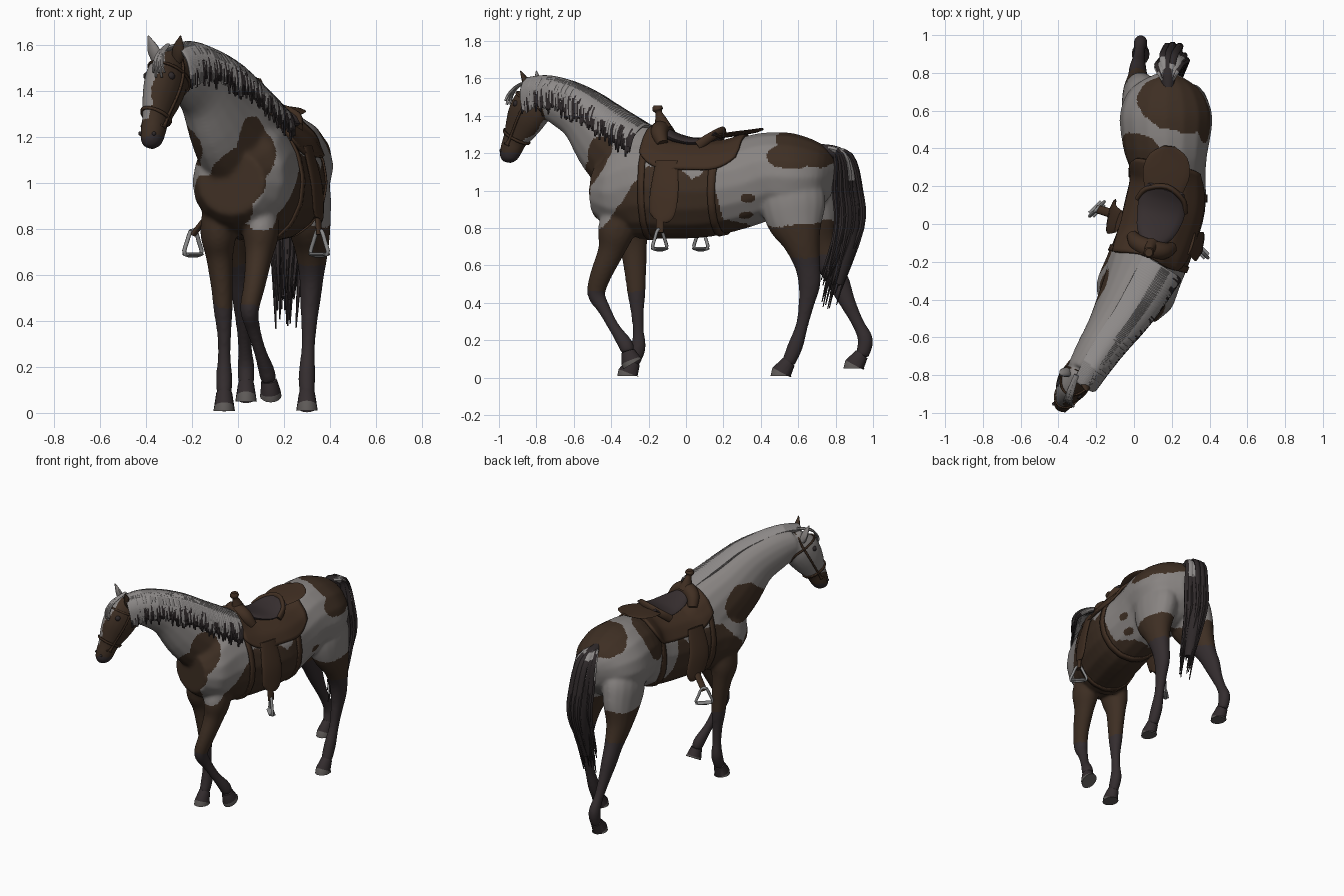
import bpy, bmesh, random
from math import sin, cos, pi, radians
from mathutils import Vector, Matrix, noise

random.seed(4)
if "Cube" in bpy.data.objects:
    bpy.data.objects.remove(bpy.data.objects["Cube"])

def material(name, *rgb):
    m = bpy.data.materials.new(name)
    m.use_nodes = True
    m.diffuse_color = (*rgb, 1)
    m.node_tree.nodes["Principled BSDF"].inputs["Base Color"].default_value = (*rgb, 1)
    return m

white = material("white coat", 0.245, 0.228, 0.22)
brown = material("brown coat", 0.048, 0.028, 0.017)
dark = material("dark coat", 0.034, 0.026, 0.028)
leather = material("saddle leather", 0.052, 0.028, 0.016)
suede = material("seat suede", 0.038, 0.028, 0.029)
metal = material("stirrup metal", 0.25, 0.25, 0.25)
black = material("black hair", 0.028, 0.022, 0.023)
pale = material("pale hair", 0.27, 0.255, 0.25)
horn = material("hoof rim", 0.11, 0.1, 0.095)

X, Y, Z = Vector((1, 0, 0)), Vector((0, 1, 0)), Vector((0, 0, 1))
LATERAL = Vector((0.85, -0.52, 0))      # sideways across the turned head and neck
FACING = Vector((-0.52, -0.85, 0))      # where the head looks
HEAD_AXIS = (FACING * 0.49 - Z * 0.87).normalized()

def spline(rows, steps):
    """Smooth a list of rows with a Catmull-Rom curve."""
    out = []
    for i in range(len(rows) - 1):
        a, b, c, d = rows[max(i - 1, 0)], rows[i], rows[i + 1], rows[min(i + 2, len(rows) - 1)]
        for t in (k / steps for k in range(steps)):
            out.append([q + t / 2 * (r - p + t * (2 * p - 5 * q + 4 * r - s + t * (3 * q - p - 3 * r + s)))
                        for p, q, r, s in zip(a, b, c, d)])
    return out + [list(rows[-1])]

def loft(bm, rows, hint, sides=16, steps=4, paint=lambda t: 0):
    """Tube through rows of x, y, z, half width along hint, half depth."""
    path = spline(rows, steps)
    pts = [Vector(r[:3]) for r in path]
    last = len(pts) - 1
    turn = [2 * pi * k / sides for k in range(sides)]
    rings = []
    for i, (p, r) in enumerate(zip(pts, path)):
        t = (pts[min(i + 1, last)] - pts[max(i - 1, 0)]).normalized()
        s = (hint - t * hint.dot(t)).normalized()
        u = t.cross(s)
        rings.append([bm.verts.new(p + s * r[3] * cos(a) + u * r[4] * sin(a)) for a in turn])
    for i in range(last):
        for j in range(sides):
            k = (j + 1) % sides
            f = bm.faces.new((rings[i][j], rings[i][k], rings[i + 1][k], rings[i + 1][j]))
            f.material_index = paint(i / last)
    bm.faces.new(rings[0][::-1])
    bm.faces.new(rings[-1]).material_index = paint(1)

def finish(name, bm, *mats):
    bmesh.ops.recalc_face_normals(bm, faces=bm.faces)
    me = bpy.data.meshes.new(name)
    bm.to_mesh(me)
    bm.free()
    for m in mats:
        me.materials.append(m)
    ob = bpy.data.objects.new(name, me)
    bpy.context.collection.objects.link(ob)
    bpy.ops.object.select_all(action='DESELECT')
    ob.select_set(True)
    bpy.context.view_layer.objects.active = ob
    bpy.ops.object.shade_smooth_by_angle(angle=radians(50))
    return ob

def part(name, rows, hint, *mats, **options):
    bm = bmesh.new()
    loft(bm, rows, hint, **options)
    return finish(name, bm, *mats)

# Body: trunk, neck, head and legs fused into one skin
skin = bmesh.new()
loft(skin, [(.18, .79, 1.06, .06, .09), (.175, .71, 1.07, .19, .185), (.17, .58, 1.07, .245, .235),
            (.17, .42, 1.075, .23, .235), (.18, .28, 1.03, .2, .235), (.165, .1, 1.0, .215, .25),
            (.11, -.1, 1.0, .21, .26), (.05, -.25, 1.02, .21, .28), (0, -.38, 1.0, .21, .22),
            (-.03, -.48, 1.0, .15, .14)], X)
loft(skin, [(.05, -.18, 1.09, .17, .22), (0, -.3, 1.16, .16, .23), (-.07, -.42, 1.26, .13, .2),
            (-.15, -.55, 1.4, .1, .15), (-.23, -.68, 1.475, .085, .125), (-.29, -.78, 1.51, .07, .09)], LATERAL)
loft(skin, [(-.285, -.765, 1.56, .045, .055), (-.305, -.81, 1.47, .078, .115), (-.325, -.85, 1.4, .08, .115),
            (-.345, -.885, 1.33, .067, .095), (-.36, -.915, 1.27, .054, .07), (-.37, -.935, 1.22, .053, .062),
            (-.378, -.95, 1.175, .045, .05), (-.38, -.955, 1.15, .02, .025)], LATERAL)
FORE = [(.06, .08), (.08, .1), (.06, .072), (.048, .058), (.042, .049), (.032, .036), (.028, .031), (.036, .041), (.033, .036)]
HIND = [(.09, .12), (.115, .175), (.1, .155), (.076, .1), (.055, .07), (.046, .06), (.036, .044), (.03, .034), (.037, .042), (.034, .037)]

def leg(name, girth, points, hoof_top, sole, lean):
    """Leg into the skin, plus a hoof whose pale rim is set along lean."""
    loft(skin, [p + g for p, g in zip(points, girth)], X)
    rim = Vector(sole) - Vector(lean) * .018
    part(name, [(*hoof_top, .035, .037), (*rim, .044, .054), (*sole, .047, .058)], X, dark, horn,
         steps=1, paint=lambda t: int(t > .4))

leg("front_left_hoof", FORE,
    [(.09, -.33, 1), (.1, -.37, .8), (.09, -.4, .68), (.07, -.455, .55), (.05, -.48, .45),
     (.065, -.44, .37), (.095, -.385, .27), (.125, -.325, .18), (.134, -.31, .135)],
    (.135, -.31, .14), (.142, -.285, .075), (0, .5, -.85))
leg("front_right_hoof", FORE,
    [(-.07, -.3, 1), (-.085, -.3, .8), (-.08, -.28, .68), (-.07, -.27, .55), (-.065, -.265, .45),
     (-.06, -.26, .35), (-.06, -.255, .25), (-.06, -.255, .16), (-.06, -.285, .075)],
    (-.06, -.28, .085), (-.06, -.31, .008), -Z)
leg("hind_left_hoof", HIND,
    [(.25, .56, 1.13), (.285, .57, .97), (.305, .585, .84), (.32, .62, .72), (.32, .65, .6), (.315, .66, .5),
     (.31, .645, .4), (.305, .62, .28), (.3, .585, .17), (.3, .545, .075)],
    (.3, .55, .085), (.3, .51, .01), -Z)
leg("hind_right_hoof", HIND,
    [(.1, .57, 1.13), (.055, .61, .97), (.035, .66, .84), (.02, .71, .72), (.02, .77, .6), (.02, .82, .5),
     (.025, .865, .4), (.03, .92, .29), (.035, .96, .2), (.035, .94, .115)],
    (.035, .94, .125), (.035, .9, .05), -Z)
body = finish("body", skin)
remesh = body.modifiers.new("fuse", 'REMESH')
remesh.mode, remesh.voxel_size = 'VOXEL', 0.0085
relax = body.modifiers.new("relax", 'SMOOTH')
relax.factor, relax.iterations = 0.5, 18
body.data = bpy.data.meshes.new_from_object(body.evaluated_get(bpy.context.evaluated_depsgraph_get()))
body.modifiers.clear()
body.data.materials.clear()
for m in (white, brown, dark):
    body.data.materials.append(m)

# Coat: brown patches as ellipsoids (centre, radii) over white
PATCHES = [(.08, -.47, 1.15, .09, .12, .14), (0, -.5, 1.02, .12, .12, .13), (-.1, -.47, .9, .17, .14, .13),
           (-.18, -.39, 1.21, .09, .18, .13), (.42, .57, 1.2, .12, .15, .09), (.27, .66, 1.25, .26, .18, .14),
           (.03, .35, 1.2, .15, .14, .16), (.38, .33, .96, .06, .04, .025), (.36, .33, .86, .07, .06, .03)]
EDGE = [(-1, .8), (-.46, .8), (-.2, 1.12), (-.03, 1.12), (.03, 1.05), (.12, 1.12), (.2, .85), (.4, .8), (.5, .83), (2, .83)]

def coat(c):
    wobble = noise.noise(c * 9) * 0.03 + noise.noise(c * 30) * 0.008
    z = c.z + wobble
    look = c - Vector((-.3, -.8, 0))
    if look.dot(FACING) > -.08 and c.z > 1.1 and c.y < -.6:
        return 2 if z < 1.2 else int(z < 1.27 or (z < 1.56 and look.dot(LATERAL) > .025 + wobble))
    if z < (.47 if c.y < .2 else .64):
        return 2
    for (y0, z0), (y1, z1) in zip(EDGE, EDGE[1:]):
        if y0 <= c.y < y1 and z < z0 + (z1 - z0) * (c.y - y0) / (y1 - y0):
            return 1
    return int(any(sum(((c[k] - p[k]) / p[k + 3]) ** 2 for k in range(3)) < 1 + wobble * 9 for p in PATCHES))

for f in body.data.polygons:
    f.material_index = coat(f.center)
    f.use_smooth = True

# Ears, eyes and nostrils
for side, word, mat, base, tip in ((1, "left", brown, (-.265, -.83, 1.53), (-.25, -.885, 1.64)),
                                   (-1, "right", white, (-.35, -.78, 1.53), (-.39, -.8, 1.64))):
    b, t = Vector(base), Vector(tip)
    part(word + "_ear", [(*b, .024, .02), (*b.lerp(t, .45), .03, .018), (*t, .003, .003)], LATERAL, mat, sides=10)
    for kind, at, out, size in (("eye", (-.343, -.877, 1.465), .06, .018), ("nostril", (-.395, -.97, 1.215), .034, .01)):
        bm = bmesh.new()
        spot = Matrix.Translation(Vector(at) + LATERAL * out * side)
        bmesh.ops.create_uvsphere(bm, u_segments=12, v_segments=8, radius=size, matrix=spot)
        finish(f"{word}_{kind}", bm, black)

# Mane: overlapping locks falling to the left, darker at the tips and withers; forelock
mane = bmesh.new()
crest = spline([(.06, -.19, 1.35), (-.03, -.36, 1.455), (-.1, -.48, 1.53), (-.18, -.6, 1.58),
                (-.25, -.72, 1.605), (-.3, -.82, 1.595)], 16)
for i, c in enumerate(crest):
    along = i / len(crest)
    w = .195 - .095 * along
    cut = random.uniform(.5, .85) + .2 * along
    fall = [(-.1, -.015), (.5, -.002), (1, -.06), (1.12, -random.uniform(.14, .19))]
    girth = [(.018, .01), (.02, .014), (.018, .012), (.005, .004)]
    loft(mane, [(*(Vector(c) + LATERAL * w * o + Z * d), *g) for (o, d), g in zip(fall, girth)],
         FACING, sides=6, steps=6, paint=lambda t: int(t > cut))
for i in range(5):
    path = [(-.305, -.8, 1.6), (-.345, -.885, 1.565), (-.365, -.925, 1.52), (-.37, -.935, 1.48 - .02 * (i % 2))]
    loft(mane, [(*(Vector(p) + LATERAL * i * k * .005), .013 - .003 * k, .007) for k, p in enumerate(path)], LATERAL, sides=6)
finish("mane", mane, pale, black)

# Tail: a core of hair with loose locks around it
tail = bmesh.new()
loft(tail, [(.18, .72, 1.22, .03, .03), (.18, .83, 1.18, .05, .04), (.2, .865, 1, .06, .06),
            (.21, .86, .75, .06, .065), (.21, .81, .5, .03, .03)], X, paint=lambda t: 1)
for i in range(36):
    a, r = random.uniform(0, 2 * pi), random.uniform(.5, 1)
    dx, dy = .07 * r * cos(a), .075 * r * sin(a)
    cut = random.choice((0, .15, .25, .4))
    loft(tail, [(.18, .73, 1.23, .014, .014), (.18 + dx * .8, .84 + dy * .6, 1.19, .022, .015),
                (.2 + dx, .868 + dy, 1, .022, .015), (.21 + dx, .875 + dy, .8, .018, .014),
                (.205 + dx * .7, .775 + dy * .7, random.uniform(.36, .6), .003, .003)],
         X, sides=6, paint=lambda t: int(t >= cut))
finish("tail", tail, pale, black)

def sheet(name, shape, nu, nv, closed, gap, thick):
    """Thin leather laid on the body; shape maps u, v in 0..1 to a point."""
    bm = bmesh.new()
    rows = [[bm.verts.new(shape(u / nu, v / nv)) for v in range(nv + 1)] for u in range(nu + (not closed))]
    for i in range(nu):
        a, b = rows[i], rows[(i + 1) % len(rows)]
        for j in range(nv):
            bm.faces.new((a[j], a[j + 1], b[j + 1], b[j]))
    ob = finish(name, bm, leather)
    wrap = ob.modifiers.new("lay on body", 'SHRINKWRAP')
    wrap.target, wrap.wrap_mode, wrap.offset = body, 'ABOVE_SURFACE', gap
    solid = ob.modifiers.new("thickness", 'SOLIDIFY')
    solid.thickness, solid.offset = thick, 0
    return ob

def band(name, centre, axis, hint, hw, hh, width):
    up = axis.cross(hint)
    return sheet(name, lambda u, v: Vector(centre) + hint * hw * cos(2 * pi * u) + up * hh * sin(2 * pi * u)
                 + axis * width * (v - .5), 48, 2, True, .005, .008)

# Bridle
band("noseband", (-.356, -.906, 1.285), HEAD_AXIS, LATERAL, .07, .09, .014)
band("cheek_straps", (-.33, -.855, 1.39), HEAD_AXIS.cross(LATERAL), LATERAL, .09, .17, .012)
band("browband", (-.31, -.825, 1.49), HEAD_AXIS, LATERAL, .085, .12, .012)

# Saddle, built facing forward and then turned with the horse's back
def skirt_shape(u, v):
    a = radians(66) * (1 - .3 * abs(2 * u - 1) ** 4) * (2 * v - 1)
    return Vector((.25 * sin(a), -.26 + .53 * u, 1 + .3 * cos(a)))

saddle = [
    sheet("saddle_skirt", skirt_shape, 24, 32, False, .012, .016),
    band("front_cinch", (0, -.24, 1), Y, X, .25, .28, .035),
    band("rear_cinch", (0, .16, 1), Y, X, .24, .27, .045),
    part("seat", [(0, -.17, 1.31, .05, .03), (0, -.1, 1.28, .1, .025), (0, 0, 1.258, .125, .025),
                  (-.01, .08, 1.27, .125, .025), (-.01, .14, 1.31, .1, .015)], X, suede),
    part("cantle", [(-.14, .05, 1.24, .025, .014), (-.11, .11, 1.285, .025, .015), (-.01, .15, 1.318, .025, .015),
                    (.09, .11, 1.285, .025, .015), (.12, .05, 1.24, .025, .014)], Z, leather),
    part("rear_flap", [(-.02, .12, 1.29, .1, .012), (-.035, .22, 1.305, .125, .012),
                       (-.05, .31, 1.318, .1, .01), (-.06, .36, 1.33, .03, .006)], X, leather),
    part("fork", [(-.11, -.15, 1.25, .03, .03), (-.07, -.18, 1.305, .045, .045), (0, -.19, 1.33, .05, .045),
                  (.07, -.18, 1.305, .045, .045), (.11, -.15, 1.25, .03, .03)], Y, leather),
    part("horn", [(0, -.18, 1.33, .045, .05), (0, -.195, 1.385, .024, .03), (0, -.205, 1.418, .017, .018),
                  (0, -.21, 1.435, .028, .03), (0, -.21, 1.455, .02, .022)], X, leather)]

# Fenders and stirrups: the right side swings out and further back
for side, word, y, foot, across in ((1, "left", -.12, .26, Vector((.87, -.47, 0))), (-1, "right", -.07, .33, Vector((.47, .87, 0)))):
    middle = Vector((side * foot, y, 0))
    frame = [(-.015, .79), (-.036, .745), (-.05, .69), (.05, .69), (.036, .745), (.015, .79)]
    saddle += [
        part(word + "_fender", [(side * .2, -.1, 1.16, .06, .012), (side * .24, -.1, 1, .078, .012),
                                (side * .252, y + .01, .88, .072, .012), (side * .255, y, .84, .04, .012)], Y, leather),
        part(word + "_stirrup_strap", [(side * .252, y, .87, .024, .012), (*(middle + Z * .775), .022, .012)], Y, leather),
        part(word + "_stirrup", [(*(middle + across * o + Z * z), .009, .009) for o, z in frame + frame[:1]],
             across.cross(Z), metal, sides=8, steps=3),
        part(word + "_stirrup_tread", [(*(middle + across * o + Z * .69), .022, .008) for o in (-.045, .045)],
             across.cross(Z), metal)]

turn = Matrix.Translation((.14, .05, 0)) @ Matrix.Rotation(radians(-17), 4, 'Z')
for ob in saddle:
    ob.matrix_world = turn
